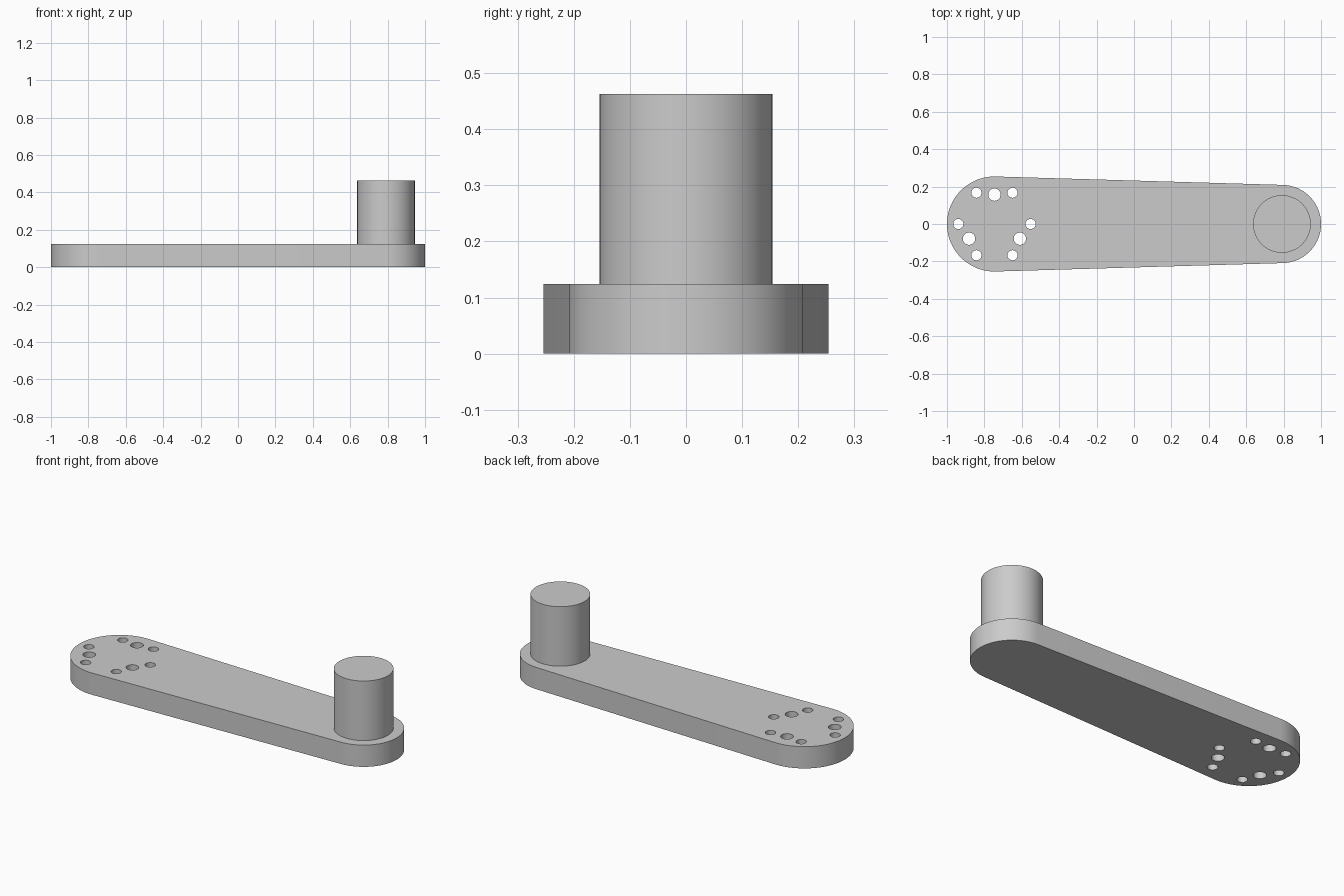
import bpy, bmesh
from math import sin, cos, pi, asin, radians

if "Cube" in bpy.data.objects:
    bpy.data.objects.remove(bpy.data.objects["Cube"])

PLATE_H = 0.124
PIN_TOP = 0.463
HUB_X, HUB_R = -0.746, 0.254      # wide end with the bolt holes
TIP_X, TIP_R = 0.791, 0.209       # narrow end with the pin
PIN_R = 0.154

grey = bpy.data.materials.new("grey")
grey.diffuse_color = (0.60, 0.60, 0.60, 1)
grey.use_nodes = True
grey.node_tree.nodes["Principled BSDF"].inputs["Base Color"].default_value = grey.diffuse_color


def arc(cx, cy, r, a0, a1, n):
    return [(cx + r * cos(a0 + (a1 - a0) * i / n),
             cy + r * sin(a0 + (a1 - a0) * i / n)) for i in range(n + 1)]


def circle(cx, cy, r, n=32):
    return arc(cx, cy, r, 0, 2 * pi, n)[:-1]


def extruded(name, loops, z0, z1):
    """Fill the outline (first loop) minus the hole loops and extrude it upwards."""
    bm = bmesh.new()
    edges = []
    for pts in loops:
        vs = [bm.verts.new((x, y, z0)) for x, y in pts]
        edges += [bm.edges.new((vs[i - 1], vs[i])) for i in range(len(vs))]
    bmesh.ops.triangle_fill(bm, use_beauty=True, use_dissolve=False, edges=edges)
    new = bmesh.ops.extrude_face_region(bm, geom=bm.faces[:], use_keep_orig=True)["geom"]
    bmesh.ops.translate(bm, vec=(0, 0, z1 - z0),
                        verts=[v for v in new if isinstance(v, bmesh.types.BMVert)])
    bmesh.ops.recalc_face_normals(bm, faces=bm.faces[:])
    me = bpy.data.meshes.new(name)
    bm.to_mesh(me)
    bm.free()
    me.materials.append(grey)
    ob = bpy.data.objects.new(name, me)
    bpy.context.collection.objects.link(ob)
    bpy.ops.object.select_all(action='DESELECT')
    ob.select_set(True)
    bpy.context.view_layer.objects.active = ob
    bpy.ops.object.shade_smooth_by_angle(angle=radians(30))
    return ob


# Tapered arm: two round ends joined by tangent sides
t = pi / 2 - asin((HUB_R - TIP_R) / (TIP_X - HUB_X))
outline = (arc(TIP_X, 0, TIP_R, -t, t, 48) +
           arc(HUB_X, 0, HUB_R, t, 2 * pi - t, 48))

# Six small bolt holes and three larger dowel holes around the hub centre
holes = []
for count, start, ring, radius in ((6, 0, 0.193, 0.027), (3, 90, 0.157, 0.033)):
    for k in range(count):
        a = radians(start + 360 * k / count)
        holes.append(circle(HUB_X + ring * cos(a), ring * sin(a), radius))

extruded("arm_plate", [outline] + holes, 0, PLATE_H)

# Upright pin on the narrow end
extruded("pin", [circle(TIP_X, 0, PIN_R, 64)], PLATE_H - 0.02, PIN_TOP)
